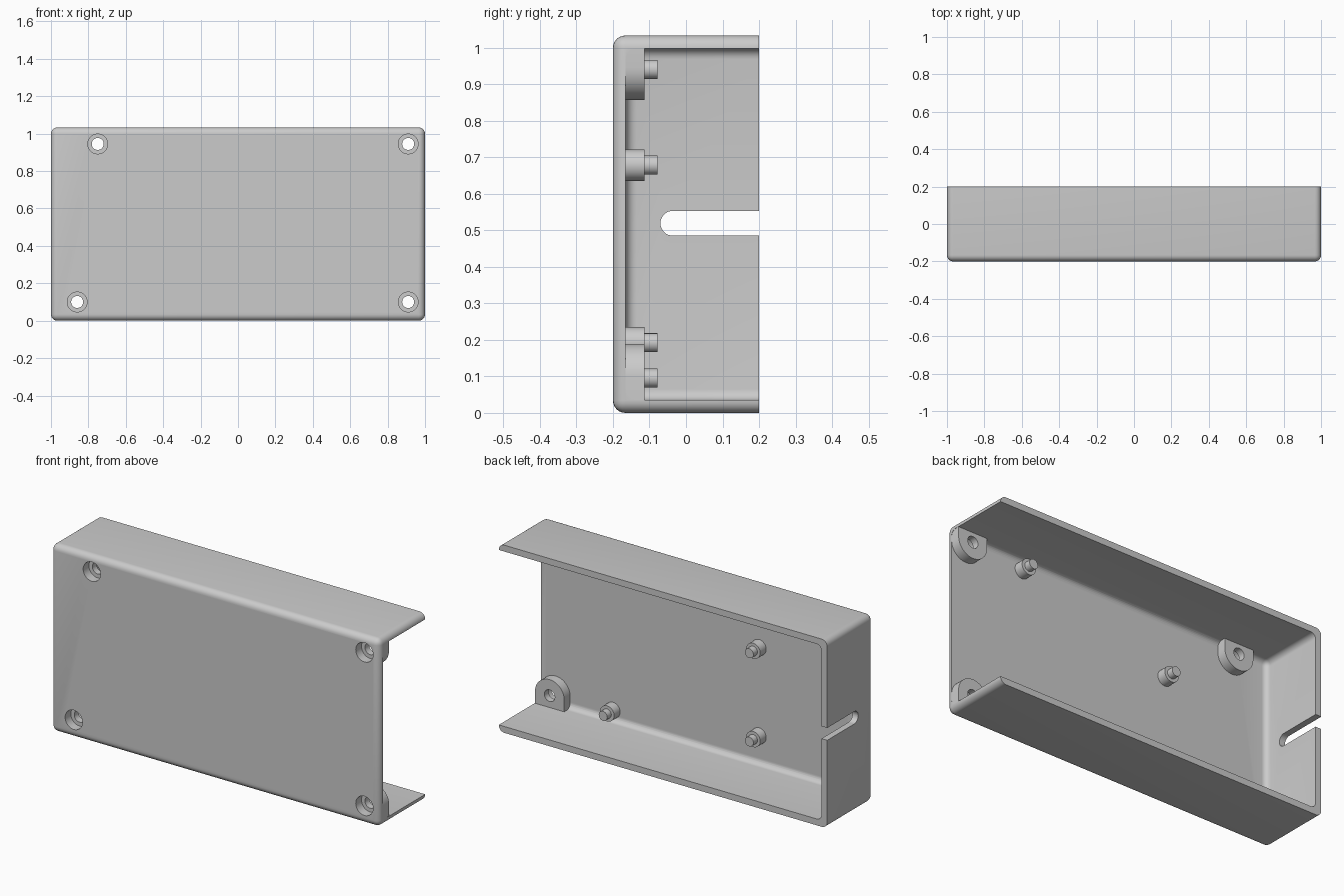
import bpy, bmesh, math
from mathutils import Matrix, Vector

if "Cube" in bpy.data.objects:
    bpy.data.objects.remove(bpy.data.objects["Cube"])

HEIGHT, WALL, FLOOR_Y, BOSS_Y, PEG_Y = 1.033, 0.035, -0.165, -0.113, -0.078

grey = bpy.data.materials.new("plain_grey")
grey.use_nodes = True
grey.diffuse_color = (0.6, 0.6, 0.6, 1)
grey.node_tree.nodes["Principled BSDF"].inputs["Base Color"].default_value = grey.diffuse_color


def finish(name, bm):
    bmesh.ops.recalc_face_normals(bm, faces=bm.faces)
    mesh = bpy.data.meshes.new(name)
    bm.to_mesh(mesh)
    bm.free()
    mesh.materials.append(grey)
    ob = bpy.data.objects.new(name, mesh)
    bpy.context.collection.objects.link(ob)
    return ob


def box(name, lo, hi, radius=0, keep_sharp=None):
    """Box between two corners; edges passing keep_sharp stay square."""
    bm = bmesh.new()
    bmesh.ops.create_cube(bm, size=1)
    lo, hi = Vector(lo), Vector(hi)
    for v in bm.verts:
        v.co = Vector(((lo + hi)[i] / 2 + v.co[i] * (hi - lo)[i] for i in range(3)))
    if radius:
        soft = [e for e in bm.edges if not all(keep_sharp(v.co) for v in e.verts)]
        bmesh.ops.bevel(bm, geom=soft, offset=radius, segments=6, profile=0.5, affect='EDGES')
    return finish(name, bm)


def rod(name, x, z, r, y0, y1):
    """Cylinder running front to back."""
    bm = bmesh.new()
    spot = Matrix.Translation((x, (y0 + y1) / 2, z)) @ Matrix.Rotation(math.pi / 2, 4, 'X')
    bmesh.ops.create_cone(bm, cap_ends=True, segments=40, radius1=r, radius2=r,
                          depth=y1 - y0, matrix=spot)
    return finish(name, bm)


def arch(name, x, z, r, y0, y1, z_end):
    """Half-round boss with straight sides running to the nearby wall."""
    side = 1 if z_end > z else -1
    ring = [(x + r * math.cos(math.pi * i / 20), z - side * r * math.sin(math.pi * i / 20))
            for i in range(21)] + [(x - r, z_end), (x + r, z_end)]
    bm = bmesh.new()
    face = bm.faces.new([bm.verts.new((px, y0, pz)) for px, pz in ring])
    top = bmesh.ops.extrude_face_region(bm, geom=[face])
    moved = [g for g in top["geom"] if isinstance(g, bmesh.types.BMVert)]
    bmesh.ops.translate(bm, vec=(0, y1 - y0, 0), verts=moved)
    return finish(name, bm)


def cut(ob, cutters):
    """Subtract each cutter and apply the result."""
    bpy.context.view_layer.objects.active = ob
    for c in cutters:
        mod = ob.modifiers.new("cut", 'BOOLEAN')
        mod.operation, mod.solver, mod.object = 'DIFFERENCE', 'EXACT', c
        bpy.ops.object.modifier_apply(modifier=mod.name)


parts, helpers = [], []

# Tray shell, open at the back and at the +x end
shell = box("tray_shell", (-1, -0.2, 0), (1, 0.2, HEIGHT), 0.034, lambda c: c.y > 0.19)
cavity = box("cavity_cutter", (-1 + WALL, FLOOR_Y, WALL), (1.3, 0.4, HEIGHT - WALL), 0.03,
             lambda c: c.y > 0.3 or c.x > 1.2)

# Cable slot in the end wall
slot = box("slot_cutter", (-1.1, -0.036, 0.485), (-0.9, 0.3, 0.553))
bm = bmesh.new()
bmesh.ops.create_cone(bm, cap_ends=True, segments=32, radius1=0.034, radius2=0.034, depth=0.2,
                      matrix=Matrix.Translation((-1, -0.036, 0.519)) @ Matrix.Rotation(math.pi / 2, 4, 'Y'))
slot_end = finish("slot_end_cutter", bm)
cut(shell, [cavity, slot, slot_end])
helpers += [cavity, slot, slot_end]
parts.append(shell)

# Screw bosses with counterbored holes
for i, (x, z) in enumerate([(-0.75, 0.945), (0.91, 0.945), (-0.86, 0.1), (0.91, 0.1)]):
    wall_z = HEIGHT - WALL + 0.005 if z > 0.5 else WALL - 0.005
    boss = arch(f"screw_boss_{i + 1}", x, z, 0.089, FLOOR_Y - 0.002, BOSS_Y, wall_z)
    bore = rod("bore_cutter", x, z, 0.053, -0.3, -0.15)
    hole = rod("hole_cutter", x, z, 0.032, -0.3, 0)
    cut(shell, [bore])
    cut(boss, [bore, hole])
    helpers += [bore, hole]
    parts.append(boss)

# Board standoffs with locating pegs
for i, (x, z) in enumerate([(-0.33, 0.678), (-0.33, 0.192), (0.56, 0.095), (0.56, 0.94)]):
    parts.append(rod(f"standoff_{i + 1}", x, z, 0.043, FLOOR_Y - 0.01, BOSS_Y))
    parts.append(rod(f"locating_peg_{i + 1}", x, z, 0.026, BOSS_Y - 0.01, PEG_Y))

for h in helpers:
    bpy.data.objects.remove(h)

# Smooth rounds, crisp edges
bpy.ops.object.select_all(action='DESELECT')
for p in parts:
    p.select_set(True)
bpy.context.view_layer.objects.active = shell
bpy.ops.object.shade_smooth_by_angle(angle=math.radians(30))
